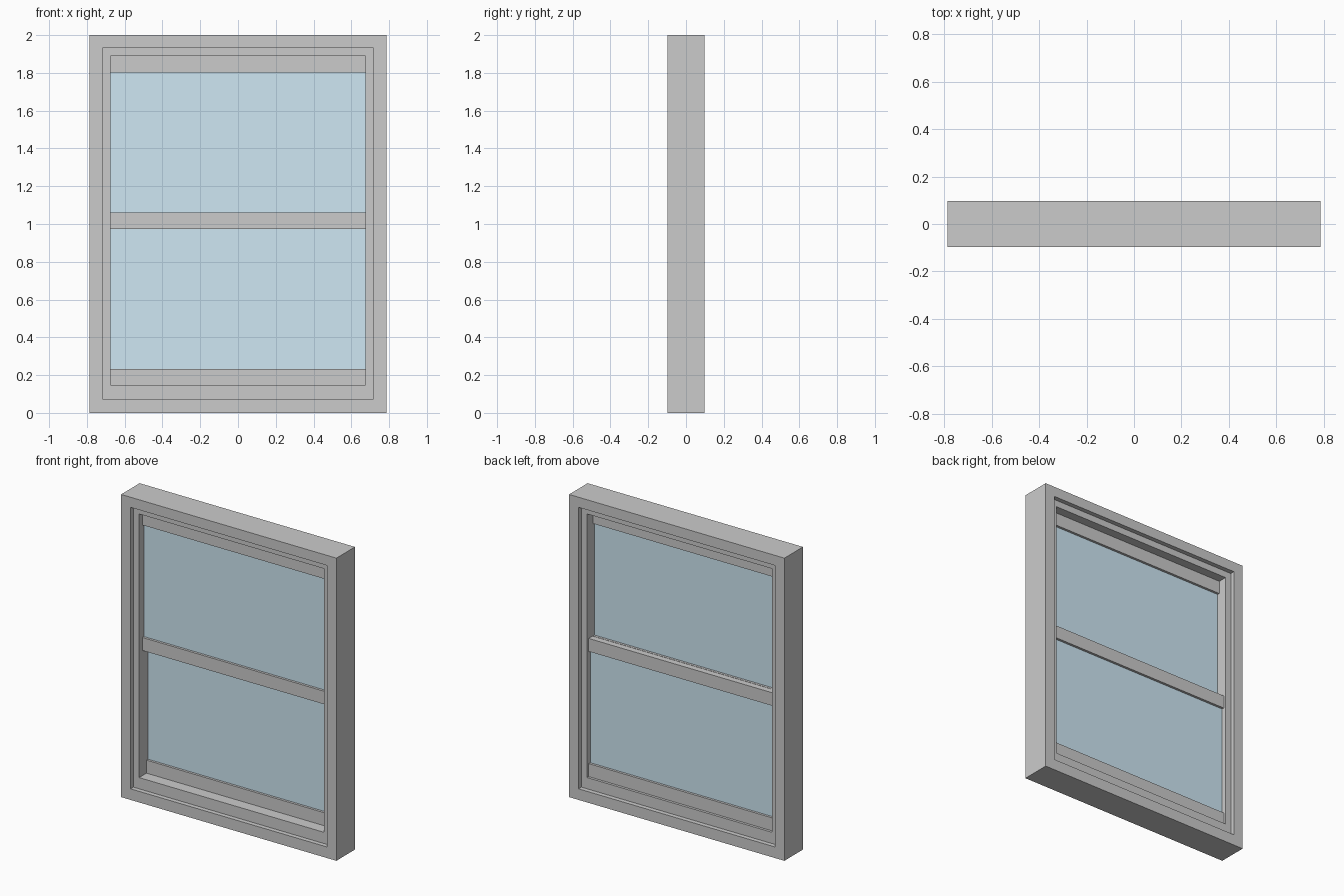
import bpy, bmesh

if "Cube" in bpy.data.objects:
    bpy.data.objects.remove(bpy.data.objects["Cube"])

def finish(name, bm, mat=None):
    bmesh.ops.recalc_face_normals(bm, faces=bm.faces)
    me = bpy.data.meshes.new(name)
    bm.to_mesh(me)
    bm.free()
    ob = bpy.data.objects.new(name, me)
    bpy.context.collection.objects.link(ob)
    if mat:
        me.materials.append(mat)
    return ob

def box(name, hx, y0, y1, z0, z1, mat=None):
    bm = bmesh.new()
    bmesh.ops.create_cube(bm, size=1)
    for v in bm.verts:
        v.co = (v.co.x * 2 * hx, (y0 + y1) / 2 + v.co.y * (y1 - y0),
                (z0 + z1) / 2 + v.co.z * (z1 - z0))
    return finish(name, bm, mat)

glass = bpy.data.materials.new("glass")
glass.diffuse_color = (0.62, 0.8, 0.9, 1)
glass.use_nodes = True
glass.node_tree.nodes["Principled BSDF"].inputs["Base Color"].default_value = glass.diffuse_color

# Stepped outer frame: rectangles (half width, bottom, top) joined ring by ring
OUTER, STEP, OPENING = (0.787, 0, 2), (0.718, 0.073, 1.933), (0.676, 0.147, 1.889)
D, S = 0.097, 0.067
rings = [(OUTER, -D), (OUTER, D), (STEP, D), (STEP, S),
         (OPENING, S), (OPENING, -S), (STEP, -S), (STEP, -D)]
bm = bmesh.new()
loops = [[bm.verts.new(c) for c in ((-h, y, a), (h, y, a), (h, y, b), (-h, y, b))]
         for (h, a, b), y in rings]
for i, lo in enumerate(loops):
    nx = loops[(i + 1) % len(loops)]
    for j in range(4):
        k = (j + 1) % 4
        bm.faces.new((lo[j], lo[k], nx[k], nx[j]))
finish("window_frame", bm)

# Two sliding sashes: upper one at the front, lower one behind it
W, RAIL = 0.676, 0.086
for name, y0, y1, z0, z1 in (("upper", -0.033, 0.007, 0.974, 1.889),
                             ("lower", 0.010, 0.050, 0.147, 1.060)):
    box(name + "_sash_bottom_rail", W, y0, y1, z0, z0 + RAIL)
    box(name + "_sash_top_rail", W, y0, y1, z1 - RAIL, z1)
    mid = (y0 + y1) / 2
    box(name + "_glass_pane", W, mid - 0.004, mid + 0.004, z0 + RAIL, z1 - RAIL, glass)
